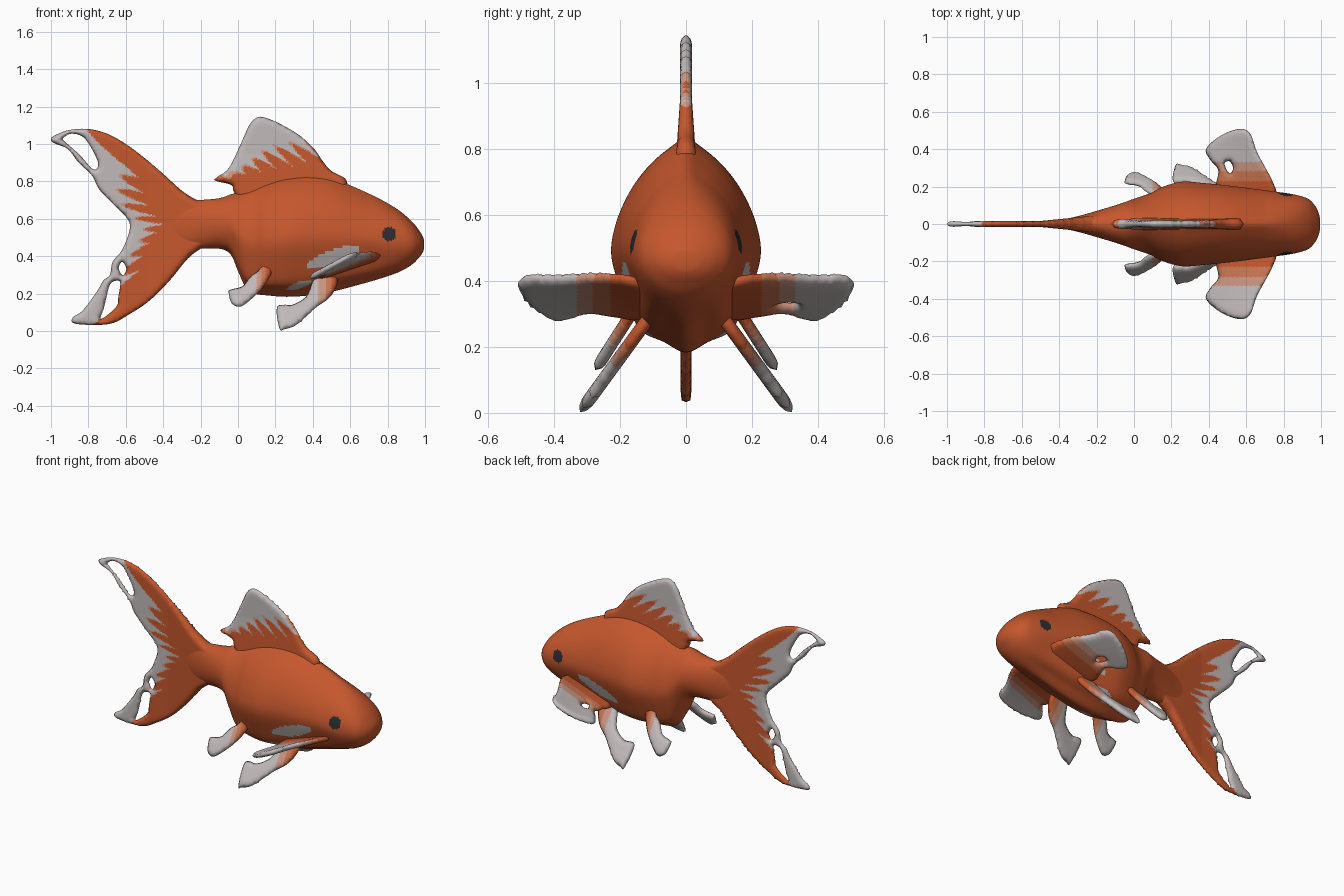
import bpy, bmesh, math
from mathutils import Vector, kdtree
from mathutils.geometry import delaunay_2d_cdt

if "Cube" in bpy.data.objects:
    bpy.data.objects.remove(bpy.data.objects["Cube"])


def material(name, rgb):
    m = bpy.data.materials.new(name)
    m.diffuse_color = (*rgb, 1)
    m.use_nodes = True
    m.node_tree.nodes["Principled BSDF"].inputs["Base Color"].default_value = m.diffuse_color
    return m


MATS = [material("orange", (0.56, 0.095, 0.026)), material("apricot", (0.58, 0.18, 0.085)),
        material("pale_peach", (0.60, 0.30, 0.22)), material("fin_white", (0.54, 0.49, 0.49)),
        material("eye_black", (0.025, 0.025, 0.028))]
ORANGE, APRICOT, PEACH, WHITE, BLACK = range(5)


def spline(pts, n, closed=True):
    """Catmull-Rom curve through points of any dimension."""
    c, out = len(pts), []
    for i in range(c if closed else c - 1):
        ids = [i - 1, i, i + 1, i + 2]
        p = [pts[k % c] if closed else pts[min(max(k, 0), c - 1)] for k in ids]
        for j in range(n):
            t = j / n
            out.append([0.5 * (2 * b + (d - a) * t + (2 * a - 5 * b + 4 * d - e) * t * t
                               + (3 * b - a - 3 * d + e) * t ** 3) for a, b, d, e in zip(*p)])
    if not closed:
        out.append(list(pts[-1]))
    return out


def finish(name, bm):
    bmesh.ops.recalc_face_normals(bm, faces=bm.faces)
    for f in bm.faces:
        f.smooth = True
    me = bpy.data.meshes.new(name)
    bm.to_mesh(me)
    bm.free()
    for m in MATS:
        me.materials.append(m)
    ob = bpy.data.objects.new(name, me)
    bpy.context.collection.objects.link(ob)
    return ob


def inside(p, loop):
    x, y = p
    hit = False
    x1, y1 = loop[-1]
    for x2, y2 in loop:
        if (y1 > y) != (y2 > y) and x < x1 + (y - y1) * (x2 - x1) / (y2 - y1):
            hit = not hit
        x1, y1 = x2, y2
    return hit


def fin(name, outline, place, normal, thick, rule, holes=(), step=0.012, soft=0.035):
    """Rounded membrane filling a 2D outline with holes, coloured by rule(u, v)."""
    loops = [spline(l, 6) for l in (outline, *holes)]
    pts, edges = [], []
    for l in loops:
        s = len(pts)
        pts += [Vector(p) for p in l]
        edges += [(s + i, s + (i + 1) % len(l)) for i in range(len(l))]
    rim = len(pts)
    kd = kdtree.KDTree(rim)
    for i, p in enumerate(pts):
        kd.insert((p.x, p.y, 0), i)
    kd.balance()

    def filled(p):
        return inside(p, loops[0]) and not any(inside(p, h) for h in loops[1:])

    us, vs = [p[0] for p in loops[0]], [p[1] for p in loops[0]]
    for i in range(int((max(us) - min(us)) / step) + 1):
        for j in range(int((max(vs) - min(vs)) / step) + 1):
            u, v = min(us) + i * step, min(vs) + (j + 0.5 * (i % 2)) * step
            if kd.find((u, v, 0))[2] > step * 0.6 and filled((u, v)):
                pts.append(Vector((u, v)))
    vco, _, faces, orig, _, _ = delaunay_2d_cdt(pts, edges, [], 0, 1e-5)
    bm, n = bmesh.new(), Vector(normal).normalized()
    front, back = [], []
    for p, o in zip(vco, orig):
        c = Vector(place(p.x, p.y))
        if any(k < rim for k in o):
            v = bm.verts.new(c)
            front.append(v)
            back.append(v)
        else:
            d = min(1, kd.find((p.x, p.y, 0))[2] / soft)
            t = thick(p.x, p.y) * math.sqrt(d * (2 - d))
            front.append(bm.verts.new(c + n * t))
            back.append(bm.verts.new(c - n * t))
    for f in faces:
        m = sum((vco[k] for k in f), Vector((0, 0))) / len(f)
        if filled(m):
            mat = rule(m.x, m.y)
            for side in (front, back):
                try:
                    bm.faces.new([side[k] for k in f]).material_index = mat
                except ValueError:
                    pass
    bmesh.ops.delete(bm, geom=[v for v in bm.verts if not v.link_faces], context='VERTS')
    return finish(name, bm)


# Body: lofted sections (x, top, bottom, half width) from nose to tail root
STATIONS = [(.995, .475, .45, .012), (.99, .50, .425, .05), (.97, .535, .395, .095),
            (.93, .585, .355, .135), (.86, .645, .315, .157), (.76, .705, .28, .172),
            (.62, .77, .24, .19), (.5, .815, .21, .205), (.38, .83, .19, .217),
            (.26, .82, .183, .225), (.16, .795, .19, .2), (.09, .77, .2, .165),
            (.04, .755, .235, .148), (0, .74, .32, .135), (-.04, .73, .41, .12),
            (-.1, .71, .44, .1), (-.2, .7, .44, .07), (-.3, .69, .44, .042), (-.45, .62, .5, .008)]
HALF = [(0, 0), (.3, .05), (.62, .11), (.84, .27), (1, .45), (.95, .6), (.77, .75),
        (.52, .87), (.22, .96), (0, 1)]
section = spline(HALF + [(-w, h) for w, h in HALF[-2:0:-1]], 8)


def body_rule(c):
    x, y, z = c
    if math.hypot(x - .808, z - .518) < .038 and abs(y) > .08:
        return BLACK                                    # eyes
    for px, pz, a, b in ((.51, .395, .15, .038), (.33, .245, .07, .018)):
        u, v = (x - px) * .94 + (z - pz) * .34, (z - pz) * .94 - (x - px) * .34
        if (u / a) ** 2 + (v / b) ** 2 < 1 and abs(y) > .08:
            return WHITE                                # pale flank patches
    return ORANGE


bm, rings = bmesh.new(), []
for x, top, bot, hw in spline(STATIONS, 10, False):
    k = min(1, max(0, (x - .7) / .2, (.05 - x) / .15))  # rounder at head and tail root
    ring = []
    for i, (w, h) in enumerate(section):
        a = 2 * math.pi * i / len(section)
        w, h = w + (math.sin(a) - w) * k, h + ((1 - math.cos(a)) / 2 - h) * k
        ring.append(bm.verts.new((x, w * hw, bot + h * (top - bot))))
    rings.append(ring)
for a, b in zip(rings, rings[1:]):
    for i in range(len(a)):
        j = (i + 1) % len(a)
        f = bm.faces.new((a[i], a[j], b[j], b[i]))
        f.material_index = body_rule(f.calc_center_median())
bm.faces.new(rings[0])
bm.faces.new(rings[-1])
finish("body", bm)


# Tail fin: forked, with orange streaks fanning out from the root
def tail_rule(x, z):
    th, r = math.atan2(z - .57, -.1 - x), math.hypot(x + .1, z - .57)
    a = abs(th)
    reach = .27 + .42 * a + max(0, a - (.55 if th > 0 else .62)) * 4
    reach += (.12 + .05 * math.sin(7 * th)) * abs(math.sin(24 * th))
    return ORANGE if r < reach else PEACH if r < reach + .018 else WHITE


TAIL = [(-.15, .67), (-.22, .70), (-.3, .75), (-.4, .84), (-.5, .925), (-.6, 1.0), (-.7, 1.055),
        (-.8, 1.08), (-.9, 1.075), (-.97, 1.05), (-1.0, 1.03), (-.985, 1.005), (-.91, .973),
        (-.855, .904), (-.78, .83), (-.74, .754), (-.647, .658), (-.585, .59), (-.582, .53),
        (-.62, .433), (-.67, .37), (-.685, .30), (-.72, .27), (-.755, .21), (-.83, .11),
        (-.885, .07), (-.865, .038), (-.69, .037), (-.58, .09), (-.47, .165), (-.365, .27),
        (-.27, .385), (-.2, .44), (-.15, .47)]
TAIL_HOLES = [[(-.935, 1.03), (-.89, 1.055), (-.82, 1.03), (-.757, .925), (-.75, .875),
               (-.78, .868), (-.845, .94), (-.925, 1.012)],
              [(-.735, .065), (-.715, .13), (-.69, .235), (-.665, .265), (-.63, .26),
               (-.64, .18), (-.645, .14), (-.68, .1)],
              [(-.62, .37), (-.638, .335), (-.615, .297), (-.597, .335)]]
fin("tail_fin", TAIL, lambda x, z: (x, 0, z), (0, 1, 0),
    lambda x, z: .016 + max(0, x + .5) * .1, tail_rule, TAIL_HOLES)


# Dorsal fin: streaks slant up and back
def dorsal_rule(x, z):
    h = z - .76 - .2 * x
    u = .6 * x + .8 * z
    reach = .06 + .12 * abs(math.sin(u * 50)) * min(1, max(.2, (x + .05) / .2))
    return ORANGE if h < reach else PEACH if h < reach + .02 else WHITE


DORSAL = [(-.02, .74), (-.035, .78), (-.12, .803), (-.115, .82), (-.05, .87), (.01, .99),
          (.06, 1.1), (.1, 1.14), (.14, 1.142), (.22, 1.11), (.33, 1.045), (.41, .97),
          (.455, .905), (.5, .855), (.58, .805), (.55, .72), (.3, .7), (.05, .68)]
fin("dorsal_fin", DORSAL, lambda x, z: (x, 0, z), (0, 1, 0),
    lambda x, z: .018 + max(0, .95 - z) * .07, dorsal_rule)

# Paired fins, built on both sides
PECTORAL = [(.385, .40), (.46, .47), (.56, .508), (.62, .485), (.66, .38), (.74, .23), (.76, .15),
            (.7, .1), (.5, .1), (.43, .15), (.44, .22), (.45, .29), (.41, .34)]
PECTORAL_HOLE = [(.485, .325), (.51, .335), (.53, .30), (.515, .27), (.495, .29)]
PELVIC = [(.21, .13), (.222, .012), (.25, .01), (.315, .035), (.41, .12), (.49, .18), (.53, .25),
          (.52, .31), (.42, .32), (.39, .24), (.36, .18), (.29, .14)]
REAR = [(-.05, .21), (-.035, .15), (.01, .13), (.065, .165), (.13, .23), (.175, .30), (.2, .38),
        (.14, .38), (.11, .325), (.065, .29), (.025, .24), (-.035, .222)]


def bands(d, a, b, c):
    return ORANGE if d < a else APRICOT if d < b else PEACH if d < c else WHITE


for s, side in ((-1, "right"), (1, "left")):
    fin(side + "_pectoral_fin", PECTORAL,
        lambda x, y: (x, s * y, .33 + (x - .53) * (.36 + .5 * (y - .2)) + .12 * (y - .2)),
        (0, 0, 1), lambda x, y: .018, lambda x, y: bands(y, .23, .28, .33),
        [PECTORAL_HOLE] if s > 0 else [])
    fin(side + "_pelvic_fin", PELVIC, lambda x, z: (x, s * (.14 + (.25 - z) * .73), z),
        (0, s * .8, .6), lambda x, z: .02, lambda x, z: bands(-x, -.5, -.47, -.43))
    fin(side + "_rear_fin", REAR, lambda x, z: (x, s * (.185 + (.27 - z) * .64), z),
        (0, s * .84, .54), lambda x, z: .018, lambda x, z: bands(-x, -.15, -.125, -.1))
